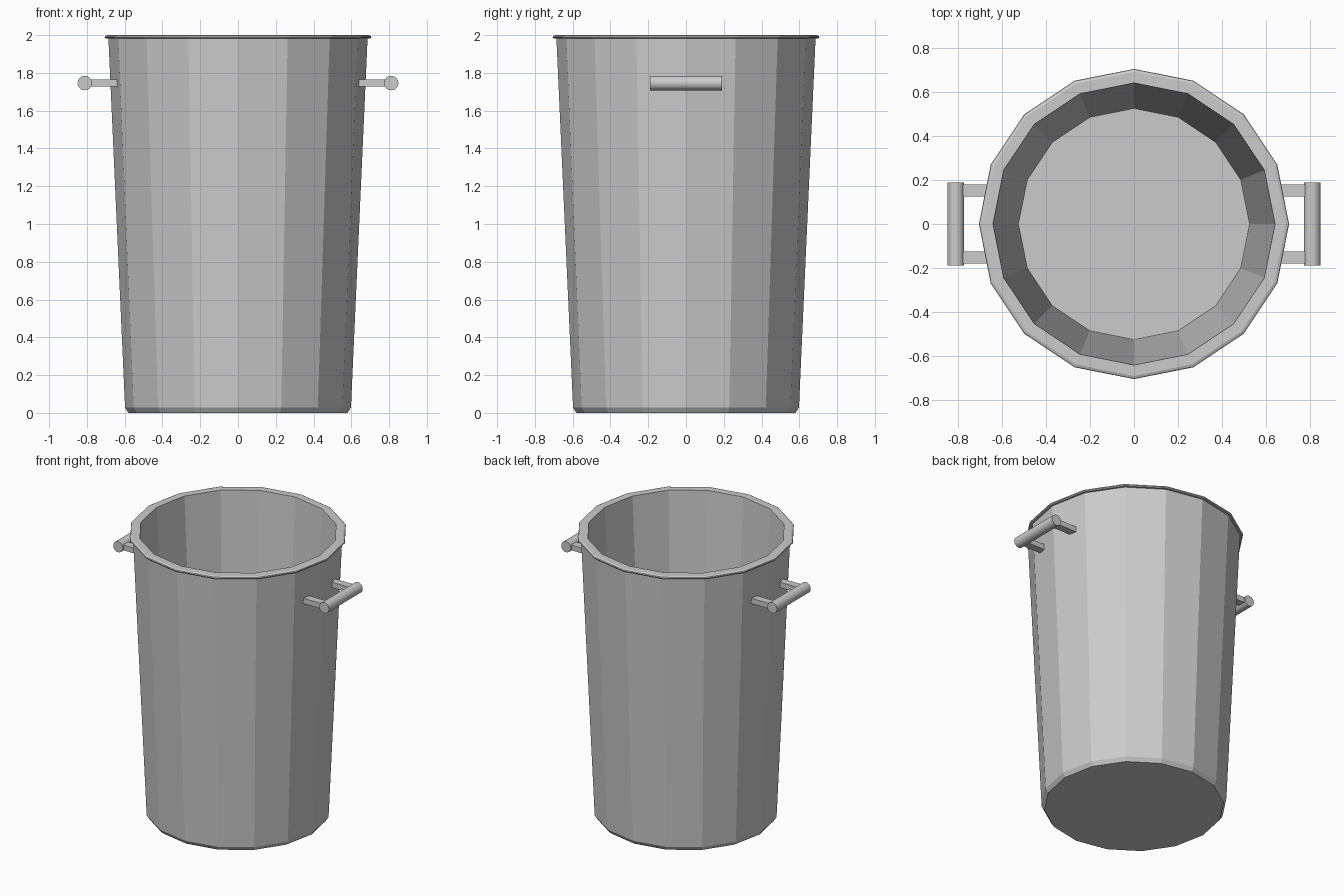
import bpy, bmesh, math
from mathutils import Matrix

if "Cube" in bpy.data.objects:
    bpy.data.objects.remove(bpy.data.objects["Cube"])

SIDES = 16


def make_object(name, bm):
    bmesh.ops.recalc_face_normals(bm, faces=bm.faces)
    mesh = bpy.data.meshes.new(name)
    bm.to_mesh(mesh)
    bm.free()
    obj = bpy.data.objects.new(name, mesh)
    bpy.context.collection.objects.link(obj)
    return obj


def lathe(name, profile, sides):
    """Revolve (radius, height) points, closing both ends with a flat face."""
    bm = bmesh.new()
    rings = []
    for r, z in profile:
        rings.append([bm.verts.new((r * math.cos(2 * math.pi * i / sides),
                                    r * math.sin(2 * math.pi * i / sides), z))
                      for i in range(sides)])
    for a, b in zip(rings, rings[1:]):
        for i in range(sides):
            j = (i + 1) % sides
            bm.faces.new((a[i], a[j], b[j], b[i]))
    bm.faces.new(rings[0])
    bm.faces.new(rings[-1])
    return make_object(name, bm)


# Tapered bucket: chamfered foot, outer wall, rolled rim, inner wall and floor
lathe("bucket_body", [
    (0.58, 0.0), (0.598, 0.028), (0.686, 1.982),
    (0.70, 1.982), (0.706, 1.988), (0.704, 1.995), (0.692, 2.0),
    (0.642, 2.0), (0.526, 0.05),
], SIDES)

for side, label in ((1, "right"), (-1, "left")):
    # Round grip bar running front to back
    bm = bmesh.new()
    bmesh.ops.create_cone(
        bm, cap_ends=True, segments=32, radius1=0.038, radius2=0.038, depth=0.38,
        matrix=Matrix.Translation((side * 0.811, 0, 1.746)) @ Matrix.Rotation(math.pi / 2, 4, 'X'))
    grip = make_object(label + "_handle_grip", bm)
    bpy.context.view_layer.objects.active = grip
    grip.select_set(True)
    bpy.ops.object.shade_smooth_by_angle(angle=math.radians(30))
    grip.select_set(False)

    # Two flat brackets joining the grip to the wall
    bm = bmesh.new()
    for y in (-0.153, 0.153):
        bmesh.ops.create_cube(
            bm, size=1,
            matrix=Matrix.Translation((side * 0.705, y, 1.746)) @ Matrix.Diagonal((0.17, 0.054, 0.038, 1)))
    make_object(label + "_handle_brackets", bm)
